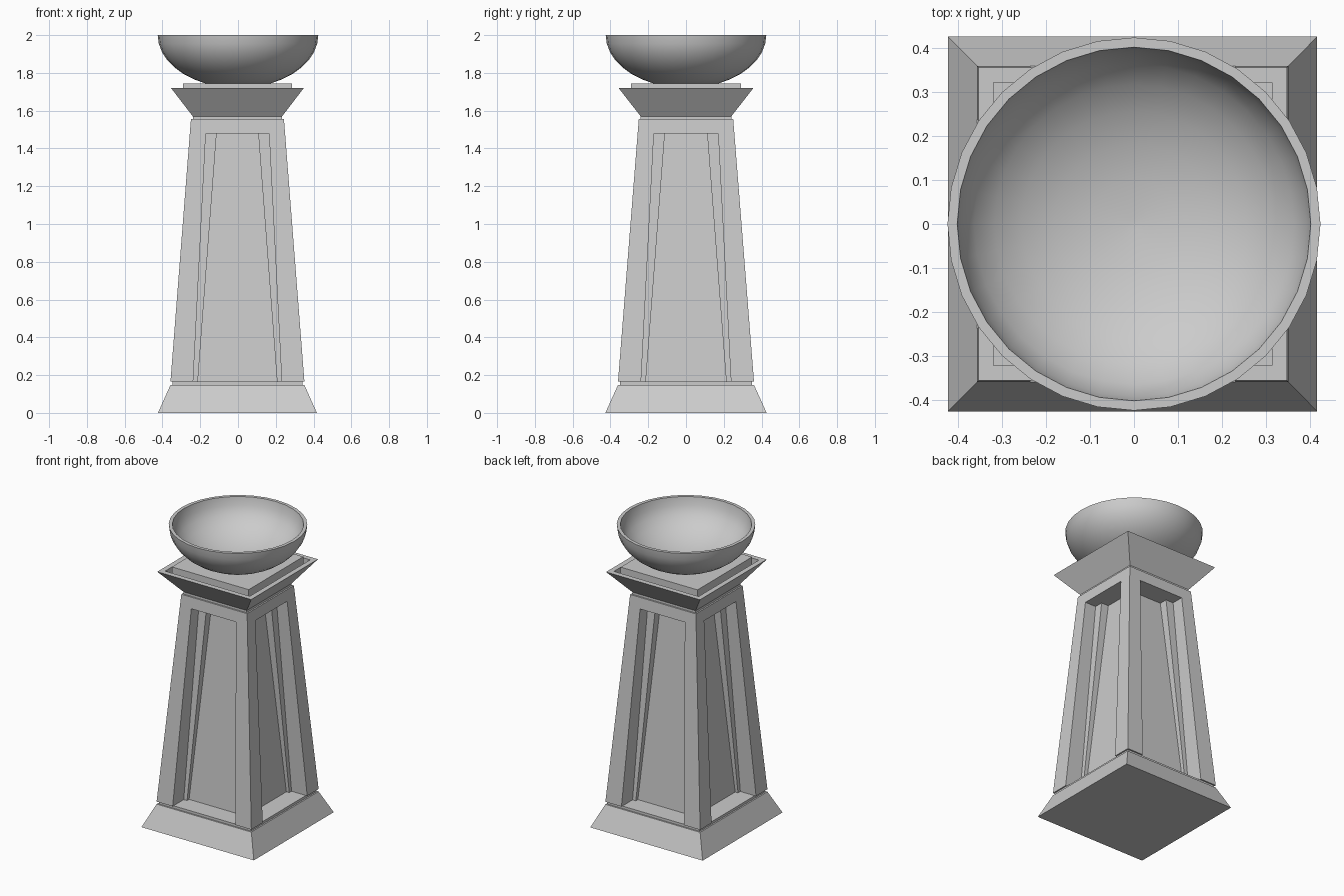
import bpy, bmesh, math

if "Cube" in bpy.data.objects:
    bpy.data.objects.remove(bpy.data.objects["Cube"])

CX, SX = -0.003, 0.985      # square parts are very slightly narrower in x


def finish(name, bm):
    bmesh.ops.recalc_face_normals(bm, faces=bm.faces)
    me = bpy.data.meshes.new(name)
    bm.to_mesh(me)
    bm.free()
    ob = bpy.data.objects.new(name, me)
    bpy.context.collection.objects.link(ob)
    return ob


def loft(name, sections):
    """Join outlines [(points, z), ...] into a closed solid."""
    bm = bmesh.new()
    rings = [[bm.verts.new((CX + SX * x, y, z)) for x, y in pts] for pts, z in sections]
    n = len(rings[0])
    for lo, hi in zip(rings, rings[1:]):
        for i in range(n):
            j = (i + 1) % n
            bm.faces.new((lo[i], lo[j], hi[j], hi[i]))
    bm.faces.new(rings[0][::-1])
    bm.faces.new(rings[-1])
    return finish(name, bm)


def square(h):
    return [(-h, -h), (h, -h), (h, h), (-h, h)]


def stepped(o, a, b):
    """Square outline with a two-step recess in every side."""
    s, d = a + 0.003, b + 0.006
    side = [(-o, -o), (-a, -o), (-a, -s), (-b, -s), (-b, -d),
            (b, -d), (b, -s), (a, -s), (a, -o)]
    pts = []
    for _ in range(4):
        pts += side
        side = [(-y, x) for x, y in side]
    return pts


# plinth with its narrow neck
loft("plinth", [(square(0.427), 0), (square(0.36), 0.148)])
loft("plinth_neck", [(square(0.35), 0.148), (square(0.35), 0.165)])

# tapered shaft with stepped recessed panels, and its solid head
loft("shaft", [(stepped(0.36, 0.238, 0.213), 0.165), (stepped(0.256, 0.17, 0.112), 1.48)])
loft("shaft_head", [(square(0.256), 1.48), (square(0.25), 1.555)])

# flared cap with a sunken tray on top
loft("shaft_neck", [(square(0.24), 1.555), (square(0.24), 1.57)])
loft("cap", [(square(0.24), 1.57), (square(0.357), 1.72),
             (square(0.322), 1.72), (square(0.322), 1.68)])
loft("bowl_plate", [(square(0.292), 1.68), (square(0.292), 1.745)])

# bowl: elliptical outer and inner profile spun round z
SIDES, RINGS = 32, 7


def arc(r, depth, low):
    end = math.asin(low / depth)
    return [(r * math.cos(end * i / RINGS), 2 - depth * math.sin(end * i / RINGS))
            for i in range(RINGS + 1)]


profile = [(0, 1.745)] + arc(0.425, 0.28, 0.255)[::-1] + arc(0.403, 0.245, 0.2449) + [(0, 1.755)]
bm = bmesh.new()
vs = [bm.verts.new((r, 0, z)) for r, z in profile]
edges = [bm.edges.new(p) for p in zip(vs, vs[1:])]
bmesh.ops.spin(bm, geom=vs + edges, cent=(0, 0, 0), axis=(0, 0, 1),
               angle=2 * math.pi, steps=SIDES, use_merge=False)
bmesh.ops.remove_doubles(bm, verts=bm.verts, dist=0.0005)
bowl = finish("bowl", bm)
bpy.context.view_layer.objects.active = bowl
bowl.select_set(True)
bpy.ops.object.shade_smooth_by_angle(angle=math.radians(35))
